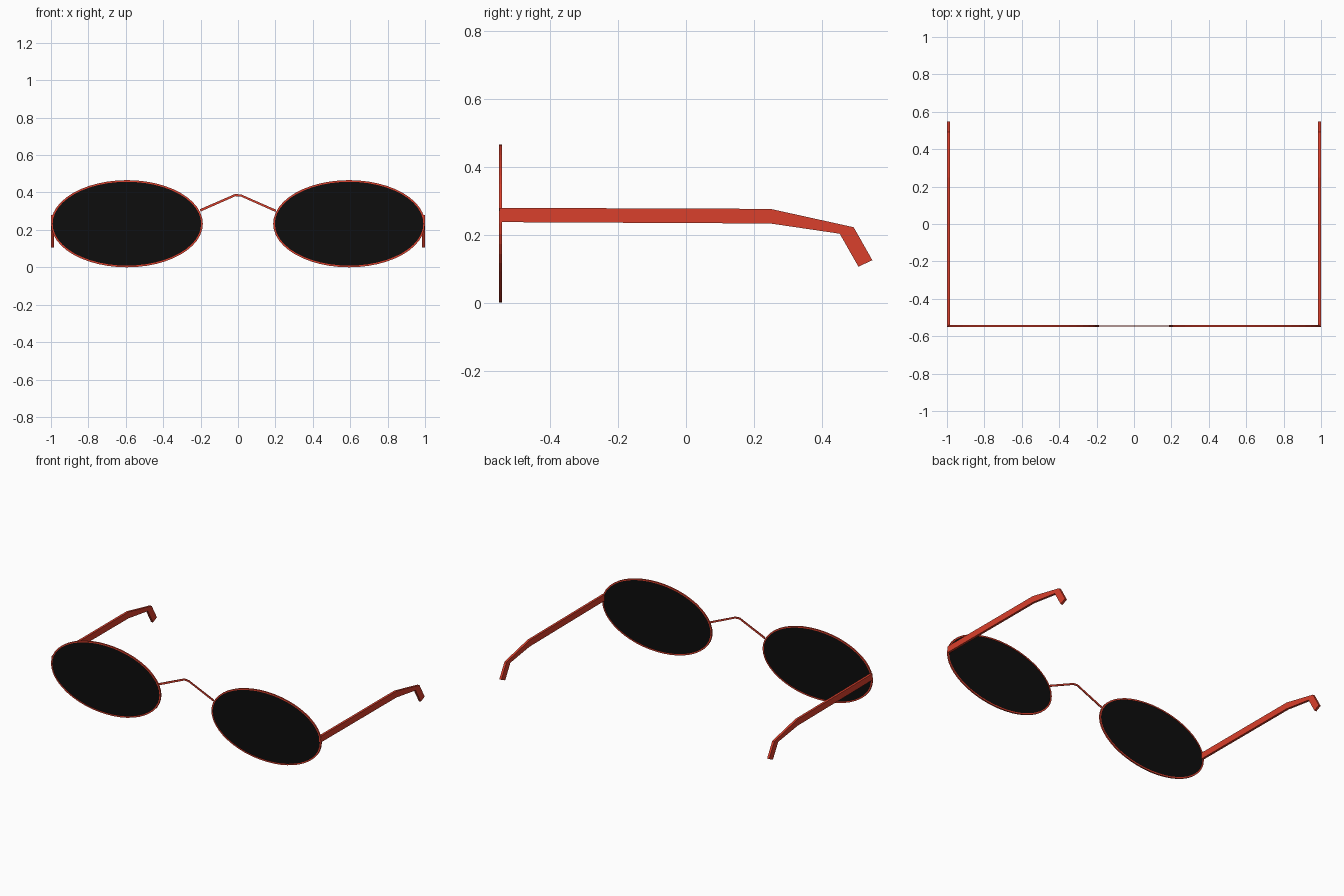
import bpy, bmesh, math

if "Cube" in bpy.data.objects:
    bpy.data.objects.remove(bpy.data.objects["Cube"])

FRONT, BACK = -0.550, -0.541          # rim depth
CX, CZ, RX, RZ = 0.594, 0.233, 0.406, 0.233
SEGS = 48


def material(name, color):
    m = bpy.data.materials.new(name)
    m.diffuse_color = color
    m.use_nodes = True
    m.node_tree.nodes["Principled BSDF"].inputs["Base Color"].default_value = m.diffuse_color
    return m


red = material("red_frame", (0.70, 0.05, 0.025, 1))
black = material("black_lens", (0.004, 0.004, 0.004, 1))


def finish(name, bm, mat, mirror=True):
    bmesh.ops.recalc_face_normals(bm, faces=bm.faces)
    mesh = bpy.data.meshes.new(name)
    bm.to_mesh(mesh)
    bm.free()
    mesh.materials.append(mat)
    obj = bpy.data.objects.new(name, mesh)
    bpy.context.collection.objects.link(obj)
    if mirror:
        obj.modifiers.new("mirror", 'MIRROR').use_axis[0] = True
    return obj


def prism(name, points, offset, mat, mirror=True):
    """Extrude a closed outline along the offset vector."""
    bm = bmesh.new()
    face = bm.faces.new([bm.verts.new(p) for p in points])
    new = bmesh.ops.extrude_face_region(bm, geom=[face], use_keep_orig=True)["geom"]
    verts = [g for g in new if isinstance(g, bmesh.types.BMVert)]
    bmesh.ops.translate(bm, verts=verts, vec=offset)
    return finish(name, bm, mat, mirror)


def ellipse(inset, y):
    angles = [2 * math.pi * i / SEGS for i in range(SEGS)]
    return [(CX + (RX - inset) * math.cos(a), y, CZ + (RZ - inset) * math.sin(a))
            for a in angles]


# Rims: rectangular-section elliptical rings
bm = bmesh.new()
loops = [[bm.verts.new(p) for p in ellipse(inset, y)]
         for inset, y in ((0, FRONT), (0, BACK), (0.009, BACK), (0.009, FRONT))]
for k in range(4):
    a, b = loops[k], loops[(k + 1) % 4]
    for i in range(SEGS):
        j = (i + 1) % SEGS
        bm.faces.new((a[i], a[j], b[j], b[i]))
finish("rims", bm, red)

# Dark lenses set inside the rims
prism("lenses", ellipse(0.008, FRONT + 0.002), (0, 0.005, 0), black)

# Thin peaked nose bridge
bridge = [(-0.205, 0.310), (-0.016, 0.392), (0.018, 0.389), (0.205, 0.307),
          (0.200, 0.296), (0.016, 0.378), (-0.014, 0.380), (-0.200, 0.298)]
prism("nose_bridge", [(x, -0.5475, z) for x, z in bridge], (0, 0.005, 0), red, False)

# Temple arms with the bent ear hooks
arm = [(-0.548, 0.279), (0.248, 0.276), (0.493, 0.222), (0.548, 0.125),
       (0.507, 0.106), (0.452, 0.203), (0.248, 0.233), (-0.548, 0.237)]
prism("temple_arms", [(0.984, y, z) for y, z in arm], (0.015, 0, 0), red)
